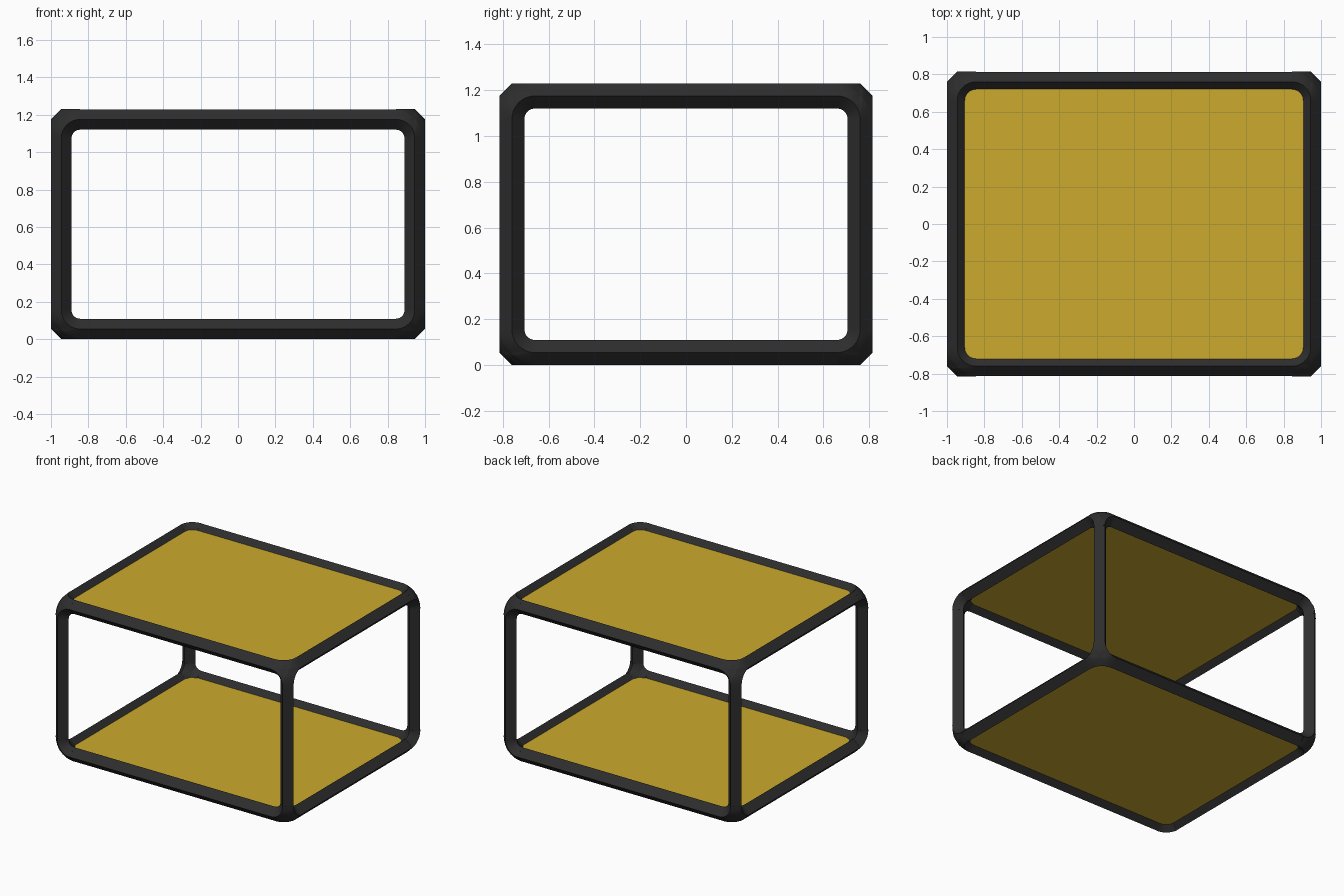
import bpy, bmesh
from math import cos, sin, pi, radians
from mathutils import Vector, Matrix

HALF = Vector((1.0, 0.815, 0.615))   # half extents of the whole frame
R = 0.055                            # half width of the diamond-section tube
L = 0.155                            # reach of a corner connector
STEPS = 10

cube = bpy.data.objects.get("Cube")
if cube:
    bpy.data.objects.remove(cube)


def material(name, colour, roughness):
    m = bpy.data.materials.new(name)
    m.use_nodes = True
    m.diffuse_color = (*colour, 1)
    bsdf = m.node_tree.nodes["Principled BSDF"]
    bsdf.inputs["Base Color"].default_value = (*colour, 1)
    bsdf.inputs["Roughness"].default_value = roughness
    return m


black = material("black_frame", (0.027, 0.027, 0.027), 0.6)
yellow = material("yellow_panel", (0.6, 0.4, 0.026), 0.6)


def finish(bm, name, mat, mirror):
    """Turn a bmesh into an object mirrored about the frame's centre."""
    bmesh.ops.recalc_face_normals(bm, faces=bm.faces)
    mesh = bpy.data.meshes.new(name)
    bm.to_mesh(mesh)
    bm.free()
    mesh.materials.append(mat)
    obj = bpy.data.objects.new(name, mesh)
    obj.location.z = HALF.z
    bpy.context.collection.objects.link(obj)
    mod = obj.modifiers.new("mirror", 'MIRROR')
    mod.use_axis = mirror
    mod.use_mirror_merge = False
    return obj


def arc(k, depth, radius):
    """Quarter arc in the plane across axis k, measured inward from the corner."""
    points = []
    for s in range(STEPS + 1):
        a = s / STEPS * pi / 2
        q = Vector((0, 0, 0))
        q[k] = depth
        q[(k + 1) % 3] = L - radius * cos(a)
        q[(k + 2) % 3] = L - radius * sin(a)
        points.append(HALF - q)
    return points


def skin(bm, row_a, row_b, closed=False):
    """Quads between two rows of points."""
    n = len(row_a)
    for s in range(n if closed else n - 1):
        t = (s + 1) % n
        bm.faces.new([bm.verts.new(p) for p in
                      (row_a[s], row_a[t], row_b[t], row_b[s])])


def dome(bm, loop, centre):
    """Fill a loop with rings that close gently on a centre point."""
    rings = 6

    def ring(t):
        out = []
        for p in loop:
            lift = 0.8 * t * (1 - t) * max((p - centre).length - 0.065, 0)
            out.append(p.lerp(centre, t) + Vector((1, 1, 1)).normalized() * lift)
        return out

    for r in range(rings):
        skin(bm, ring(r / rings), ring((r + 1) / rings), True)


# Corner connectors: three curved webs, a rounded outside and a hollow inside
bm = bmesh.new()
outer = [arc(k, 0, L - R) for k in range(3)]
inner = [arc(k, R, L - 2 * R) for k in range(3)]
for a, b in zip(outer, inner):
    skin(bm, a, b)
for arcs, depth in ((outer, 0.049), (inner, 0.1)):
    dome(bm, arcs[0] + arcs[2] + arcs[1], HALF - Vector((depth,) * 3))
bmesh.ops.remove_doubles(bm, verts=bm.verts, dist=0.0002)
bmesh.ops.holes_fill(bm, edges=bm.edges, sides=4)
corner = finish(bm, "corner_connectors", black, (True, True, True))
bpy.context.view_layer.objects.active = corner
corner.select_set(True)
bpy.ops.object.shade_smooth_by_angle(angle=radians(35))
corner.select_set(False)

# Straight tubes with a diamond section, set just inside the connectors
turns = (Matrix.Rotation(pi / 2, 4, 'Y'), Matrix.Rotation(pi / 2, 4, 'X'), Matrix())
for axis, name in enumerate(("width_tubes", "depth_tubes", "upright_tubes")):
    place = HALF - Vector((R, R, R))
    place[axis] = 0
    bm = bmesh.new()
    bmesh.ops.create_cone(bm, cap_ends=True, segments=4, radius1=R - 0.001,
                          radius2=R - 0.001, depth=2 * (HALF[axis] - L + 0.01),
                          matrix=Matrix.Translation(place) @ turns[axis])
    finish(bm, name, black, [i != axis for i in range(3)])

# Top and bottom panels held between the tubes
bm = bmesh.new()
size = Matrix.Diagonal((2 * (HALF.x - R), 2 * (HALF.y - R), 0.03, 1))
bmesh.ops.create_cube(bm, size=1,
                      matrix=Matrix.Translation((0, 0, HALF.z - R)) @ size)
# Trim the panel corners so they stay inside the rounded connectors
uprights = [e for e in bm.edges
            if abs(e.verts[0].co.z - e.verts[1].co.z) > 0.01]
bmesh.ops.bevel(bm, geom=uprights, offset=0.08, segments=3, profile=0.5,
                affect='EDGES')
finish(bm, "shelf_panels", yellow, (False, False, True))
